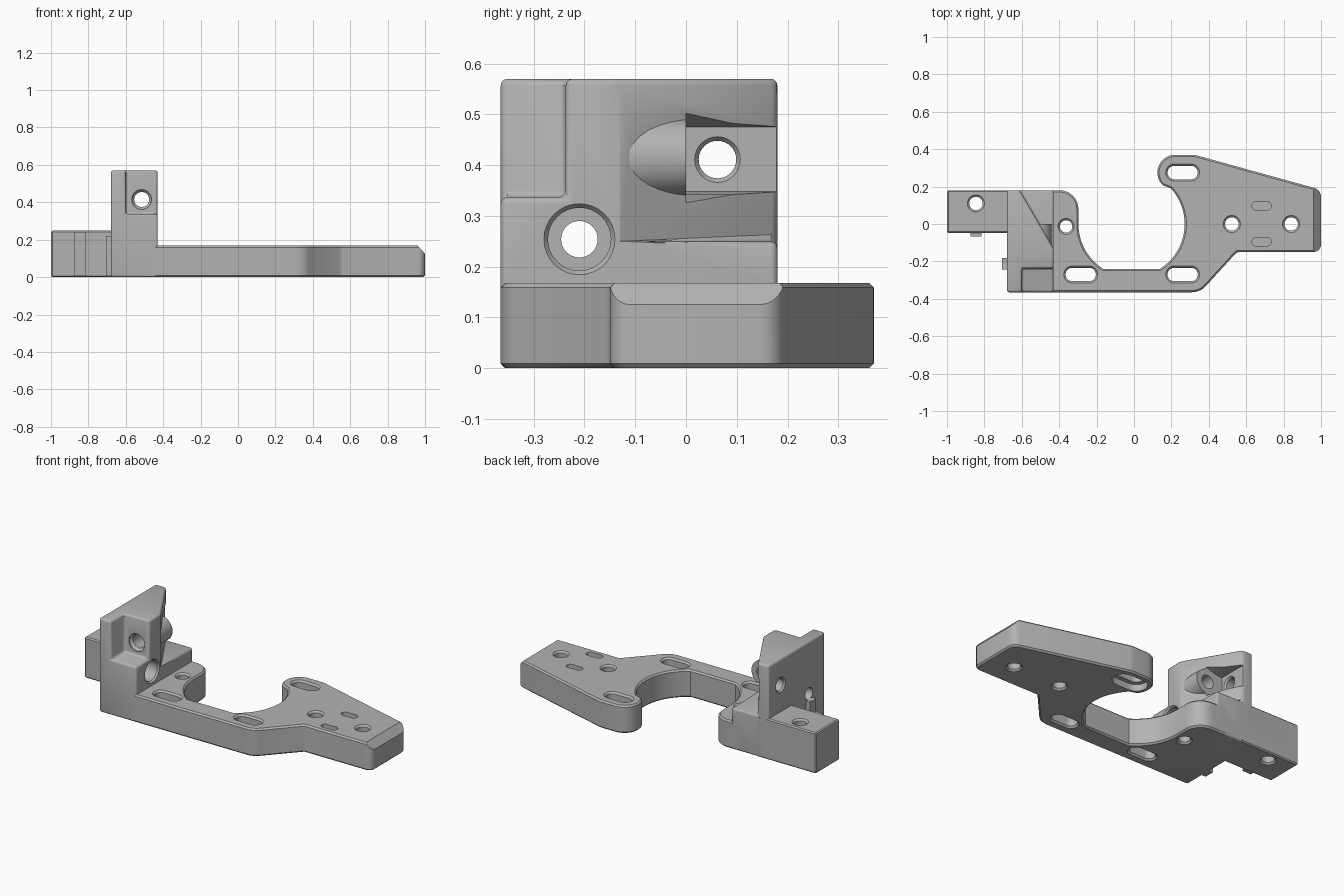
import bpy, bmesh
from math import cos, sin, radians, pi
from mathutils import Matrix, Vector

old = bpy.data.objects.get("Cube")
if old:
    bpy.data.objects.remove(old)

grey = bpy.data.materials.new("plain_grey")
grey.use_nodes = True
grey.diffuse_color = (0.45, 0.45, 0.45, 1)
grey.node_tree.nodes["Principled BSDF"].inputs["Base Color"].default_value = (0.45, 0.45, 0.45, 1)


def loft(name, rings, matrix=Matrix()):
    """Closed solid skinned through rings of equal point count."""
    bm = bmesh.new()
    loops = [[bm.verts.new(matrix @ Vector(p)) for p in ring] for ring in rings]
    n = len(loops[0])
    for a, b in zip(loops, loops[1:]):
        for i in range(n):
            j = (i + 1) % n
            bm.faces.new((a[i], a[j], b[j], b[i]))
    bm.faces.new(loops[0])
    bm.faces.new(loops[-1])
    bmesh.ops.recalc_face_normals(bm, faces=bm.faces)
    mesh = bpy.data.meshes.new(name)
    bm.to_mesh(mesh)
    bm.free()
    mesh.materials.append(grey)
    obj = bpy.data.objects.new(name, mesh)
    bpy.context.collection.objects.link(obj)
    return obj


def prism(name, outline, z0, z1):
    return loft(name, [[(x, y, z) for x, y in outline] for z in (z0, z1)])


def box(name, x0, x1, y0, y1, z0, z1):
    return prism(name, [(x0, y0), (x1, y0), (x1, y1), (x0, y1)], z0, z1)


def arc(cx, cy, r, a0, a1, steps=8):
    angles = [radians(a0 + (a1 - a0) * i / steps) for i in range(steps + 1)]
    return [(cx + r * cos(a), cy + r * sin(a)) for a in angles]


def pin(name, centre, steps, half=0, axis="Z"):
    """Round or slot-shaped pin; steps are (distance along axis, radius)."""
    turn = {"Z": Matrix(), "X": Matrix.Rotation(pi / 2, 4, "Y"),
            "Y": Matrix.Rotation(-pi / 2, 4, "X")}[axis]
    rings = []
    for d, r in steps:
        ring = arc(half, 0, r, -90, 90, 14) + arc(-half, 0, r, 90, 270, 14)
        if half == 0:
            ring = arc(0, 0, r, 0, 348.75, 31)
        rings.append([(x, y, d) for x, y in ring])
    return loft(name, rings, Matrix.Translation(centre) @ turn)


def apply(obj, mod):
    bpy.ops.object.select_all(action="DESELECT")
    bpy.context.view_layer.objects.active = obj
    obj.select_set(True)
    bpy.ops.object.modifier_apply(modifier=mod.name)


def combine(obj, other, operation="DIFFERENCE"):
    mod = obj.modifiers.new("combine", "BOOLEAN")
    mod.operation = operation
    mod.solver = "EXACT"
    mod.object = other
    apply(obj, mod)
    bpy.data.objects.remove(other)


def soften(obj, width, segments=1):
    mod = obj.modifiers.new("soften", "BEVEL")
    mod.width = width
    mod.segments = segments
    mod.limit_method = "ANGLE"
    mod.angle_limit = radians(40)
    mod.use_clamp_overlap = False
    apply(obj, mod)


# Motor plate with a large open round cutout and a rounded lobe
TOP = 0.168
outline = ([(-0.5, -0.365)] + arc(0.31, -0.265, 0.1, -90, -45, 5) + [(0.55, -0.15)]
           + arc(0.96, -0.11, 0.04, -90, 0, 5) + arc(0.95, 0.145, 0.05, 0, 75, 5)
           + arc(0.31, 0.27, 0.1, 75, 90, 2) + arc(0.22, 0.275, 0.095, 92, 225, 12)
           + arc(-0.013, 0, 0.284, 42, -57.7, 18) + arc(-0.013, 0, 0.284, -122.3, -179, 12)
           + arc(-0.397, 0.08, 0.1, 0, 90, 8) + [(-0.5, 0.18)])
bracket = prism("bracket", outline, 0, TOP)
soften(bracket, 0.009)

# Sloped upper edge at the far end of the plate
slope = [(0.95, 0.18), (1.05, 0.18), (1.05, 0.07)]
combine(bracket, loft("end_slope", [[(x, y, z) for x, z in slope] for y in (-0.3, 0.3)]))

# Upright tower: back corner cut diagonally, front corner notched
tower = box("tower", -0.68, -0.43, -0.365, 0.18, 0, 0.57)
diagonal = [(-0.43, -0.13), (-0.37, -0.233), (-0.3, 0.3), (-0.68, 0.3)]
combine(tower, prism("diagonal_cut", diagonal, 0.25, 0.7))
combine(tower, box("notch_cut", -0.6, -0.3, -0.5, -0.237, 0.337, 0.7))
soften(tower, 0.013, 3)

# Screw boss on the diagonal face, then the flared pocket behind it
combine(tower, pin("screw_boss", (-0.515, 0, 0.415), [(-0.2, 0.075), (0, 0.075)], axis="Y"), "UNION")
pocket = [[(x, y, z) for y, z in ((0, lo), (0.3, lo), (0.3, hi), (0, hi))]
          for x, lo, hi in ((-0.615, 0.348, 0.475), (-0.56, 0.342, 0.482), (-0.35, 0.28, 0.56))]
combine(tower, loft("pocket_cut", pocket))
combine(bracket, tower, "UNION")

# End block and the small ribs
block = box("end_block", -1, -0.6, -0.047, 0.18, 0, 0.248)
soften(block, 0.007)
combine(bracket, block, "UNION")
combine(bracket, box("block_rib", -0.875, -0.815, -0.068, 0, 0.005, 0.24), "UNION")
combine(bracket, box("tower_rib", -0.705, -0.6, -0.243, -0.182, 0.005, 0.22), "UNION")


def through(x, y, r, top=TOP, half=0):
    """Vertical hole with chamfered rims."""
    c = 0.01
    steps = [(-0.05, r + c), (0, r + c), (c, r), (top - c, r), (top, r + c), (top + 0.04, r + c)]
    combine(bracket, pin("hole_cut", (x, y, 0), steps, half))


# Round holes and mounting slots
through(-0.363, -0.013, 0.033)
through(0.523, 0, 0.036)
through(0.84, 0, 0.036)
through(-0.845, 0.11, 0.036, top=0.248)
for x, y in ((-0.285, -0.27), (0.26, -0.27), (0.26, 0.275)):
    through(x, y, 0.036, half=0.045)
combine(bracket, pin("lobe_recess", (0.26, 0.275, 0), [(-0.05, 0.062), (0.04, 0.062)], 0.045))

# Tie slots joined by a tunnel inside the plate
for y in (-0.095, 0.097):
    combine(bracket, pin("tie_slot", (0.682, y, 0), [(0.06, 0.022), (0.25, 0.022)], 0.03))
combine(bracket, box("tie_tunnel", 0.64, 0.724, -0.1, 0.1, 0.06, 0.1))

# Sideways holes through the tower
combine(bracket, pin("front_screw", (-0.515, 0, 0.415),
                     [(-0.3, 0.053), (-0.23, 0.053), (-0.215, 0.04), (0.15, 0.04)], axis="Y"))
combine(bracket, pin("side_screw", (0, 0.062, 0.411),
                     [(-0.75, 0.046), (-0.68, 0.046), (-0.67, 0.037),
                      (-0.625, 0.037), (-0.615, 0.045), (-0.5, 0.045)], axis="X"))
combine(bracket, pin("lower_screw", (0, -0.21, 0.254),
                     [(-0.8, 0.036), (-0.52, 0.036), (-0.52, 0.062),
                      (-0.44, 0.062), (-0.43, 0.07), (-0.3, 0.07)], axis="X"))

bpy.ops.object.select_all(action="DESELECT")
bpy.context.view_layer.objects.active = bracket
bracket.select_set(True)
bpy.ops.object.shade_smooth_by_angle(angle=radians(30))
